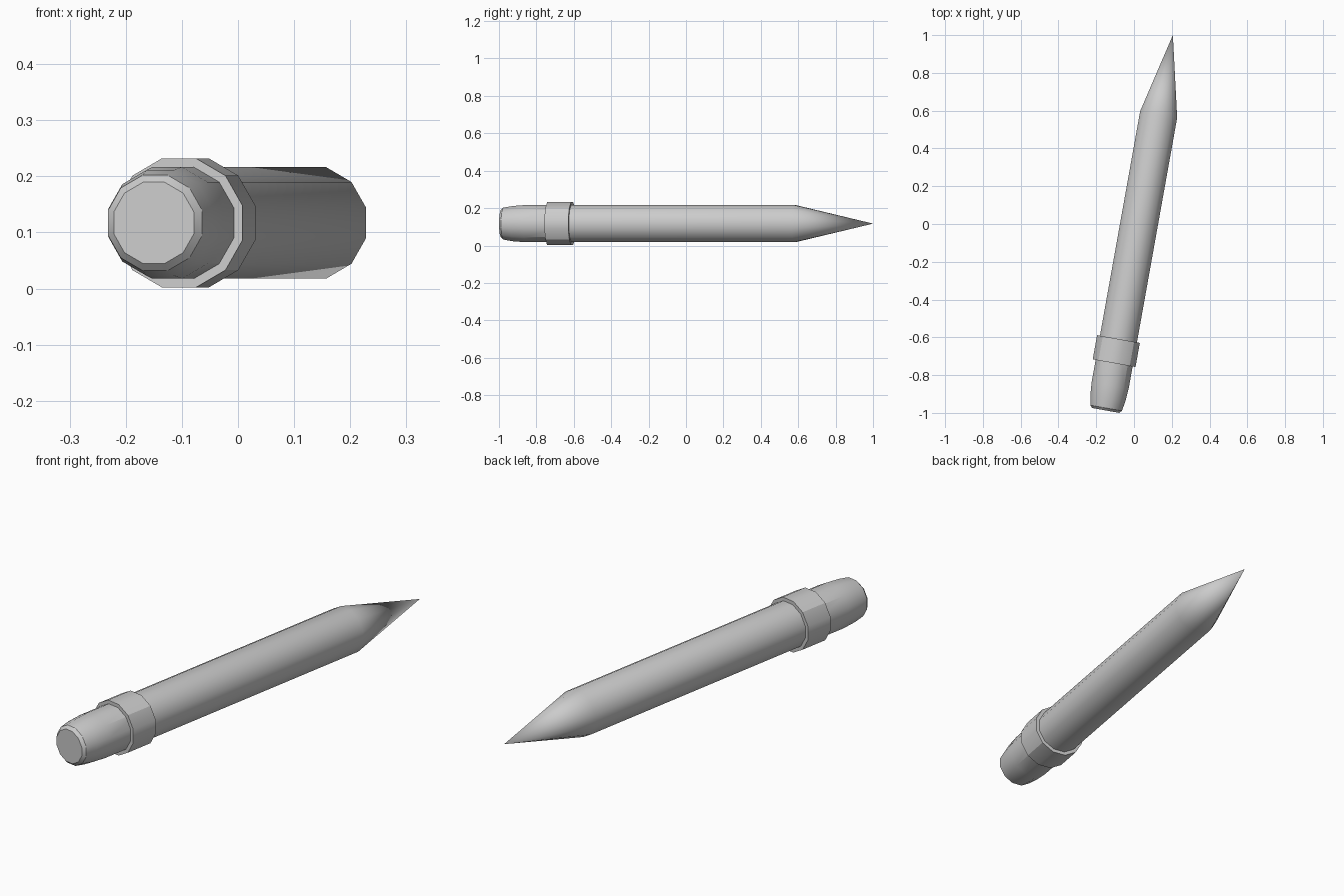
import bpy, bmesh, math

if "Cube" in bpy.data.objects:
    bpy.data.objects.remove(bpy.data.objects["Cube"])

SIDES = 12
TILT = math.radians(-10.15)       # pencil lies turned about z
END = (-0.150, -0.987, 0.117)     # centre of the eraser's end face


def lathe(name, profile, closed=False):
    """Twelve-sided turned part along +y; profile is (distance, flat-to-centre radius)."""
    bm = bmesh.new()
    rings = []
    for s, apothem in profile:
        if apothem == 0:
            rings.append([bm.verts.new((0, s, 0))])
            continue
        r = apothem / math.cos(math.pi / SIDES)
        ring = []
        for k in range(SIDES):
            a = 2 * math.pi * (k + 0.5) / SIDES
            ring.append(bm.verts.new((r * math.cos(a), s, r * math.sin(a))))
        rings.append(ring)
    pairs = list(zip(rings, rings[1:]))
    if closed:
        pairs.append((rings[-1], rings[0]))
    for a, b in pairs:
        for k in range(SIDES):
            n = (k + 1) % SIDES
            if len(b) == 1:
                bm.faces.new((a[k], a[n], b[0]))
            else:
                bm.faces.new((a[k], a[n], b[n], b[k]))
    if not closed:
        for ring in (rings[0], rings[-1]):
            if len(ring) > 1:
                bm.faces.new(ring)
    bmesh.ops.recalc_face_normals(bm, faces=bm.faces[:])
    mesh = bpy.data.meshes.new(name)
    bm.to_mesh(mesh)
    bm.free()
    ob = bpy.data.objects.new(name, mesh)
    bpy.context.collection.objects.link(ob)
    ob.location = END
    ob.rotation_euler = (0, 0, TILT)
    bpy.ops.object.select_all(action='DESELECT')
    ob.select_set(True)
    bpy.context.view_layer.objects.active = ob
    bpy.ops.object.shade_smooth_by_angle(angle=math.radians(30))
    return ob


# Tapered eraser with a bevelled end
lathe("eraser", [(0, 0.0725), (0.013, 0.085), (0.065, 0.094),
                 (0.135, 0.0995), (0.32, 0.0995)])

# Metal band around the joint
lathe("ferrule", [(0.254, 0.115), (0.384, 0.115),
                  (0.384, 0.097), (0.254, 0.097)], closed=True)

# Straight shaft sharpened to a point
lathe("shaft", [(0.32, 0.0995), (1.592, 0.0995), (2.019, 0)])
